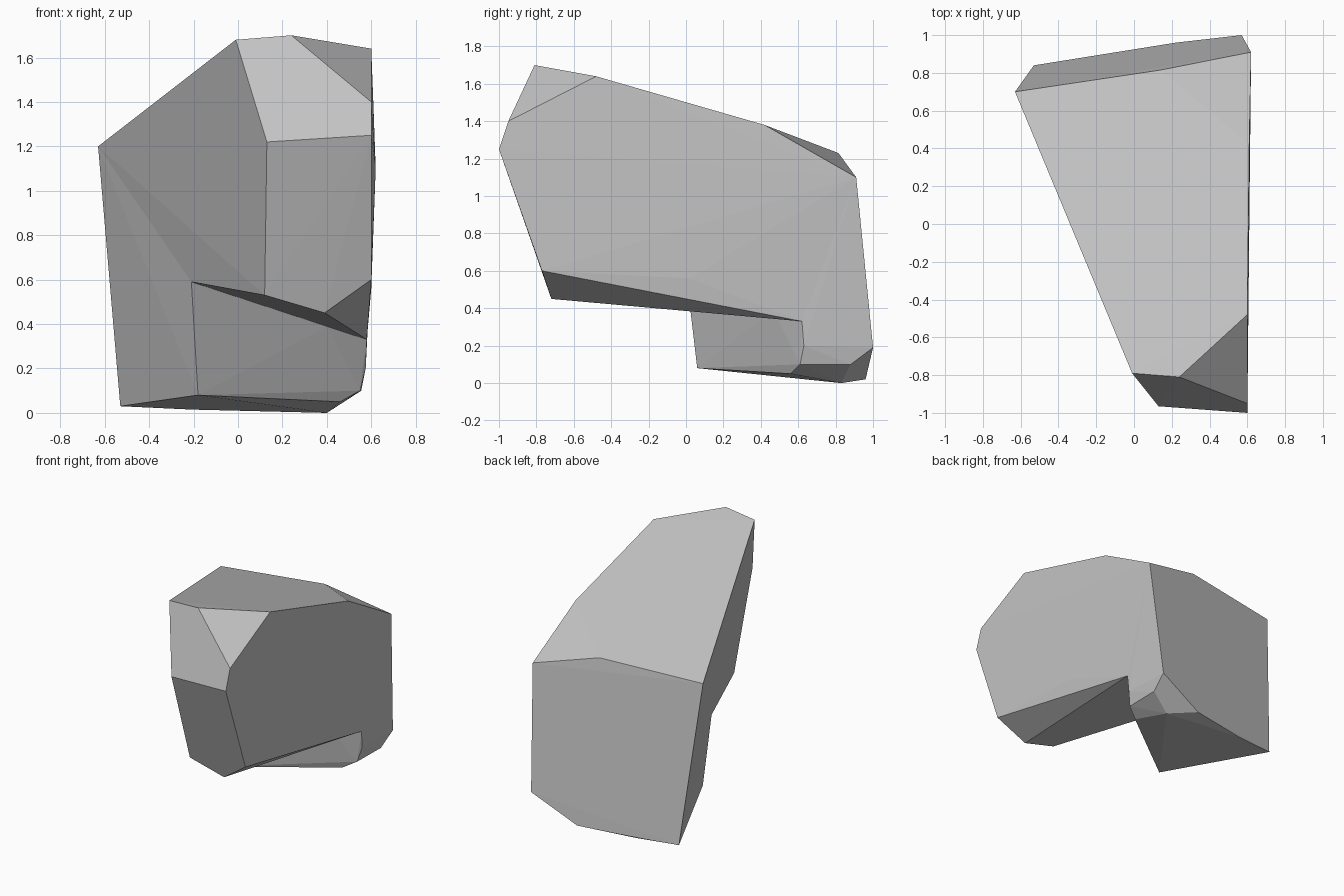
import bpy, bmesh

if "Cube" in bpy.data.objects:
    bpy.data.objects.remove(bpy.data.objects["Cube"])

# Seam points shared by the two convex chunks of the boulder
SEAM = [(-0.21, 0.0, 0.59), (0.40, 0.465, 0.39), (0.58, 0.62, 0.33),
        (-0.63, 0.70, 1.20), (0.62, 0.91, 1.10)]

# Upper overhanging chunk: top rim, front, chamfered underside
UPPER = [(-0.01, -0.79, 1.68), (0.24, -0.81, 1.70), (0.60, -0.48, 1.64),
         (0.60, -0.95, 1.40), (0.60, -1.0, 1.25), (0.13, -0.965, 1.22),
         (0.61, 0.42, 1.38), (0.14, 0.815, 1.23),
         (0.60, -0.77, 0.60), (0.39, -0.72, 0.45), (0.12, -0.735, 0.53),
         (0.60, 0.02, 0.56)]

# Lower back chunk: wall under the overhang, base and back corner
LOWER = [(-0.18, 0.06, 0.08), (0.25, 0.41, 0.08), (0.46, 0.56, 0.05),
         (0.55, 0.61, 0.10), (0.575, 0.63, 0.20),
         (-0.53, 0.84, 0.03), (-0.21, 0.885, 0.015), (0.22, 0.96, 0.02),
         (0.40, 0.83, 0.0), (0.555, 0.88, 0.10), (0.57, 1.0, 0.19)]


def add_chunk(bm, points):
    """Convex chunk left open along the seam."""
    seam = [bm.verts.new(p) for p in SEAM]
    verts = seam + [bm.verts.new(p) for p in points]
    bmesh.ops.convex_hull(bm, input=verts)
    inner = [f for f in bm.faces if all(v in seam for v in f.verts)]
    bmesh.ops.delete(bm, geom=inner, context='FACES_ONLY')


bm = bmesh.new()
add_chunk(bm, UPPER)
add_chunk(bm, LOWER)

# Weld the chunks and clean up
bmesh.ops.remove_doubles(bm, verts=bm.verts[:], dist=0.001)
bmesh.ops.delete(bm, geom=[e for e in bm.edges if not e.link_faces], context='EDGES')
bmesh.ops.delete(bm, geom=[v for v in bm.verts if not v.link_faces], context='VERTS')
bmesh.ops.recalc_face_normals(bm, faces=bm.faces[:])

mesh = bpy.data.meshes.new("boulder")
bm.to_mesh(mesh)
bm.free()

# Stone colour
stone = bpy.data.materials.new("grey stone")
stone.diffuse_color = (0.55, 0.55, 0.55, 1)
stone.use_nodes = True
stone.node_tree.nodes["Principled BSDF"].inputs["Base Color"].default_value = stone.diffuse_color
mesh.materials.append(stone)
boulder = bpy.data.objects.new("boulder", mesh)
bpy.context.collection.objects.link(boulder)
